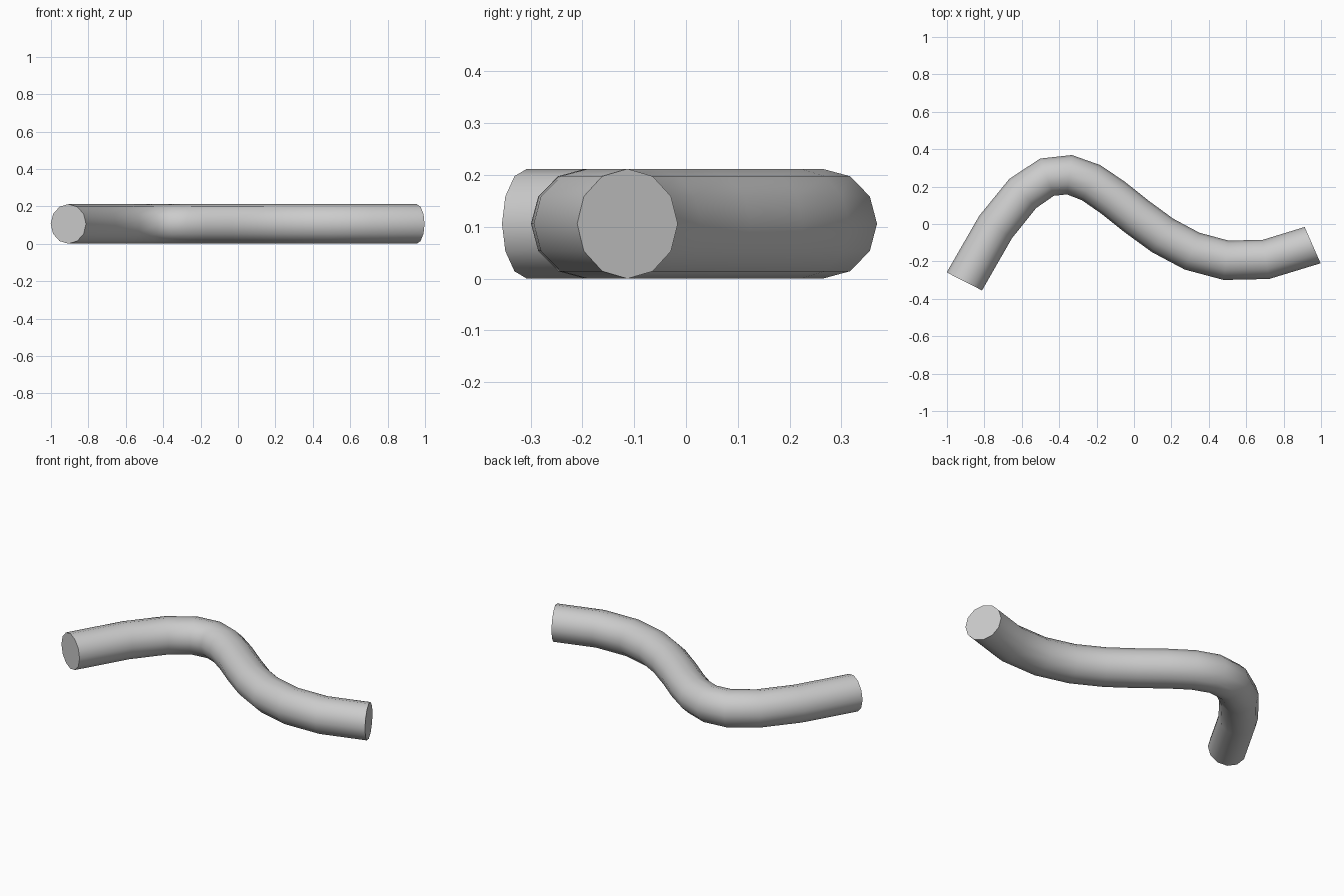
import bpy
import math

if "Cube" in bpy.data.objects:
    bpy.data.objects.remove(bpy.data.objects["Cube"])

RADIUS = 0.106

# S-shaped path: one cubic Bezier span lying flat
path = bpy.data.curves.new("bent_pipe", 'CURVE')
path.dimensions = '3D'
spline = path.splines.new('BEZIER')
spline.bezier_points.add(1)
knots = [
    # point, left handle, right handle
    ((-0.907, -0.307), (-1.624, -1.714), (-0.19, 1.10)),
    ((0.955, -0.113), (-0.123, -0.586), (2.033, 0.36)),
]
for bp, (co, left, right) in zip(spline.bezier_points, knots):
    bp.handle_left_type = bp.handle_right_type = 'FREE'
    bp.co = (*co, RADIUS)
    bp.handle_left = (*left, RADIUS)
    bp.handle_right = (*right, RADIUS)

# Twelve-sided round section, twelve segments, closed ends
spline.resolution_u = 12
path.resolution_u = 12
path.bevel_depth = RADIUS
path.bevel_resolution = 4
path.use_fill_caps = True

pipe = bpy.data.objects.new("bent_pipe", path)
bpy.context.collection.objects.link(pipe)
bpy.context.view_layer.objects.active = pipe
pipe.select_set(True)
bpy.ops.object.convert(target='MESH')
pipe = bpy.context.object

# Smooth side, crisp end caps
bpy.ops.object.shade_smooth_by_angle(angle=math.radians(50))
